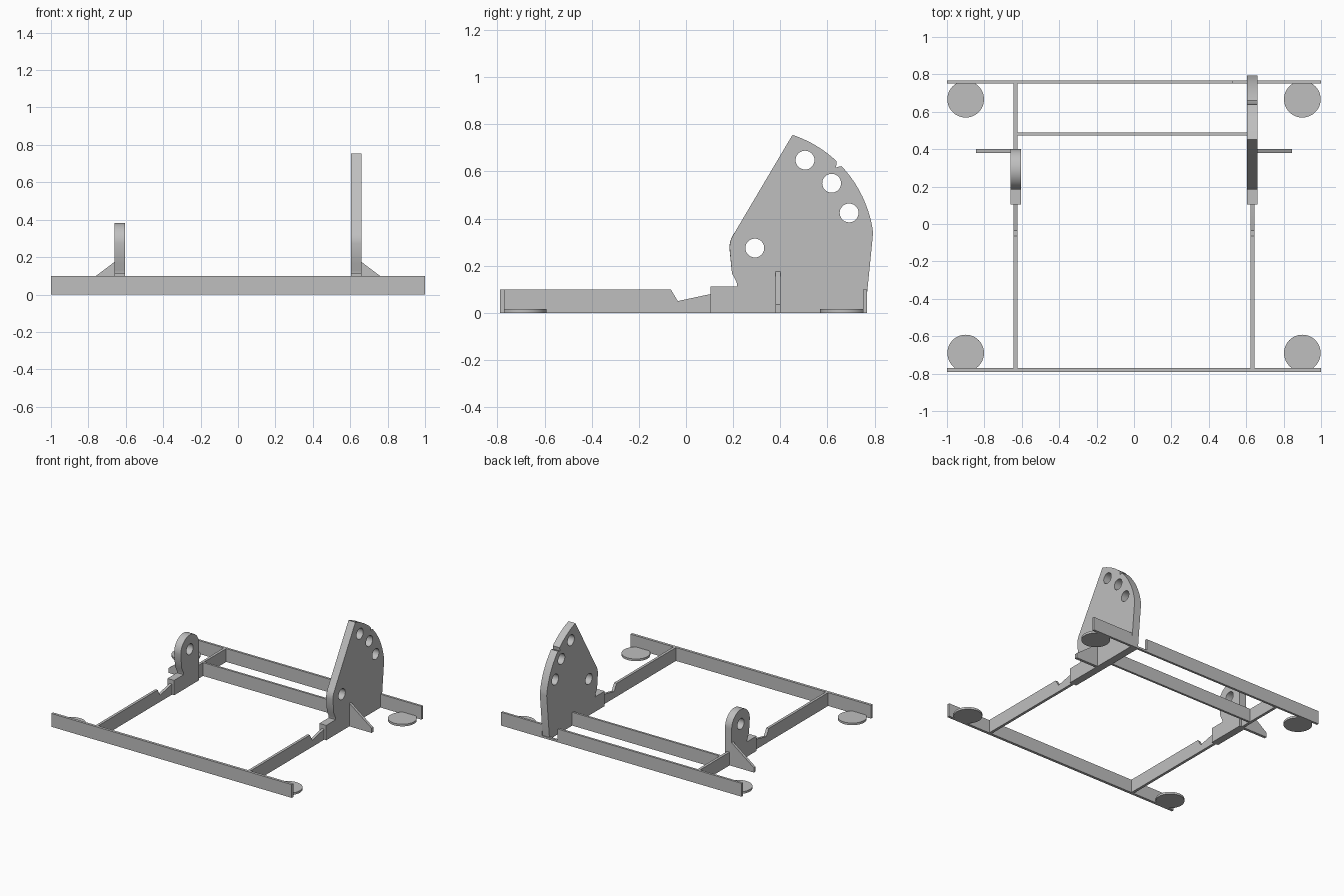
import bpy
import bmesh
from math import sin, cos, radians
from mathutils import Matrix

cube = bpy.data.objects.get("Cube")
if cube:
    bpy.data.objects.remove(cube, do_unlink=True)

steel = bpy.data.materials.new("plain grey")
steel.use_nodes = True
colour = (0.52, 0.52, 0.52, 1)
steel.diffuse_color = colour
steel.node_tree.nodes["Principled BSDF"].inputs["Base Color"].default_value = colour

# Profile planes: side profiles are (y, z) along x, front profiles are (x, z) along y
SIDE = Matrix(((0, 0, 1, 0), (1, 0, 0, 0), (0, 1, 0, 0), (0, 0, 0, 1)))
FRONT = Matrix(((1, 0, 0, 0), (0, 0, -1, 0), (0, 1, 0, 0), (0, 0, 0, 1)))
FLAT = Matrix.Identity(4)


def arc(cx, cy, r, start, end, steps):
    angles = [radians(start + (end - start) * i / steps) for i in range(steps + 1)]
    return [(cx + r * cos(a), cy + r * sin(a)) for a in angles]


def plate(name, outline, plane, low, high, holes=()):
    """Extrude a closed outline with round holes between two depths."""
    curve = bpy.data.curves.new(name, "CURVE")
    curve.dimensions = "2D"
    curve.fill_mode = "BOTH"
    curve.extrude = (high - low) / 2
    loops = [outline] + [arc(y, z, 0.04, 0, 350, 35) for y, z in holes]
    for loop in loops:
        spline = curve.splines.new("POLY")
        spline.points.add(len(loop) - 1)
        for point, (u, v) in zip(spline.points, loop):
            point.co = (u, v, 0, 1)
        spline.use_cyclic_u = True
    ob = bpy.data.objects.new(name, curve)
    bpy.context.collection.objects.link(ob)
    bpy.ops.object.select_all(action="DESELECT")
    ob.select_set(True)
    bpy.context.view_layer.objects.active = ob
    bpy.ops.object.convert(target="MESH")
    ob = bpy.context.object
    # Weld the caps to the walls and place the part
    depth = (low + high) / 2 * (-1 if plane is FRONT else 1)
    bm = bmesh.new()
    bm.from_mesh(ob.data)
    bmesh.ops.remove_doubles(bm, verts=bm.verts, dist=0.0002)
    bm.transform(plane @ Matrix.Translation((0, 0, depth)))
    bmesh.ops.recalc_face_normals(bm, faces=bm.faces)
    bm.to_mesh(ob.data)
    bm.free()
    ob.data.materials.clear()
    ob.data.materials.append(steel)
    bpy.ops.object.shade_smooth_by_angle(angle=radians(30))
    return ob


def box(x0, x1, z0, z1):
    return [(x0, z0), (x1, z0), (x1, z1), (x0, z1)]


RAIL = 0.1
PIVOT = (0.292, 0.275)

# Long cross rails; the back one is cut away around the tall plate
plate("front_rail", box(-1, 1, 0, RAIL), FRONT, -0.79, -0.77)
plate("back_rail", [(-1, 0), (1, 0), (1, RAIL), (0.66, RAIL), (0.66, 0.015),
                    (0.53, 0.015), (0.53, RAIL), (-1, RAIL)], FRONT, 0.75, 0.767)
plate("inner_crossbar", box(-0.63, 0.61, 0, RAIL), FRONT, 0.474, 0.49)

# Side rails with a dip ahead of the upright plates
dip = [(-0.065, RAIL), (-0.035, 0.05), (0.115, 0.082)]
plate("left_side_rail", [(-0.775, 0), (0.3, 0), (0.3, 0.082)] + dip[::-1]
      + [(-0.775, RAIL)], SIDE, 0.623, 0.643)
plate("right_side_rail", [(-0.775, 0), (0.755, 0), (0.755, RAIL), (0.115, RAIL)]
      + dip[::-1] + [(-0.775, RAIL)], SIDE, -0.643, -0.623)

# Upright plates share a stepped foot at the front
foot = [(0.105, 0), (0.105, 0.112), (0.217, 0.112), (0.215, 0.13), (0.195, 0.168)]
small_top = arc(*PIVOT, 0.108, 180, 0, 24)
plate("small_upright", foot + small_top + [(0.4, 0)], SIDE, -0.66, -0.605, [PIVOT])

sector = (arc(*PIVOT, 0.107, 180, 149, 6) + arc(*PIVOT, 0.506, 71.6, 46.6, 10)
          + [(0.636, 0.615), (0.622, 0.602), (0.64, 0.618)]
          + arc(*PIVOT, 0.506, 43.4, 7.4, 14))
plate("tall_upright", foot + sector + [(0.76, 0)], SIDE, 0.603, 0.66,
      [PIVOT, (0.505, 0.648), (0.618, 0.55), (0.692, 0.424)])

# Side gussets and round feet, mirrored
for side, s in (("left", 1), ("right", -1)):
    gusset = [(0.65, 0), (0.845, 0), (0.845, 0.035), (0.65, 0.182)]
    plate(side + "_gusset", [(s * x, z) for x, z in gusset], FRONT, 0.38, 0.4)
    for end, y in (("front", -0.69), ("back", 0.667)):
        plate(f"{end}_{side}_foot_pad", arc(s * 0.9, y, 0.098, 0, 352.5, 47),
              FLAT, 0, 0.016)
